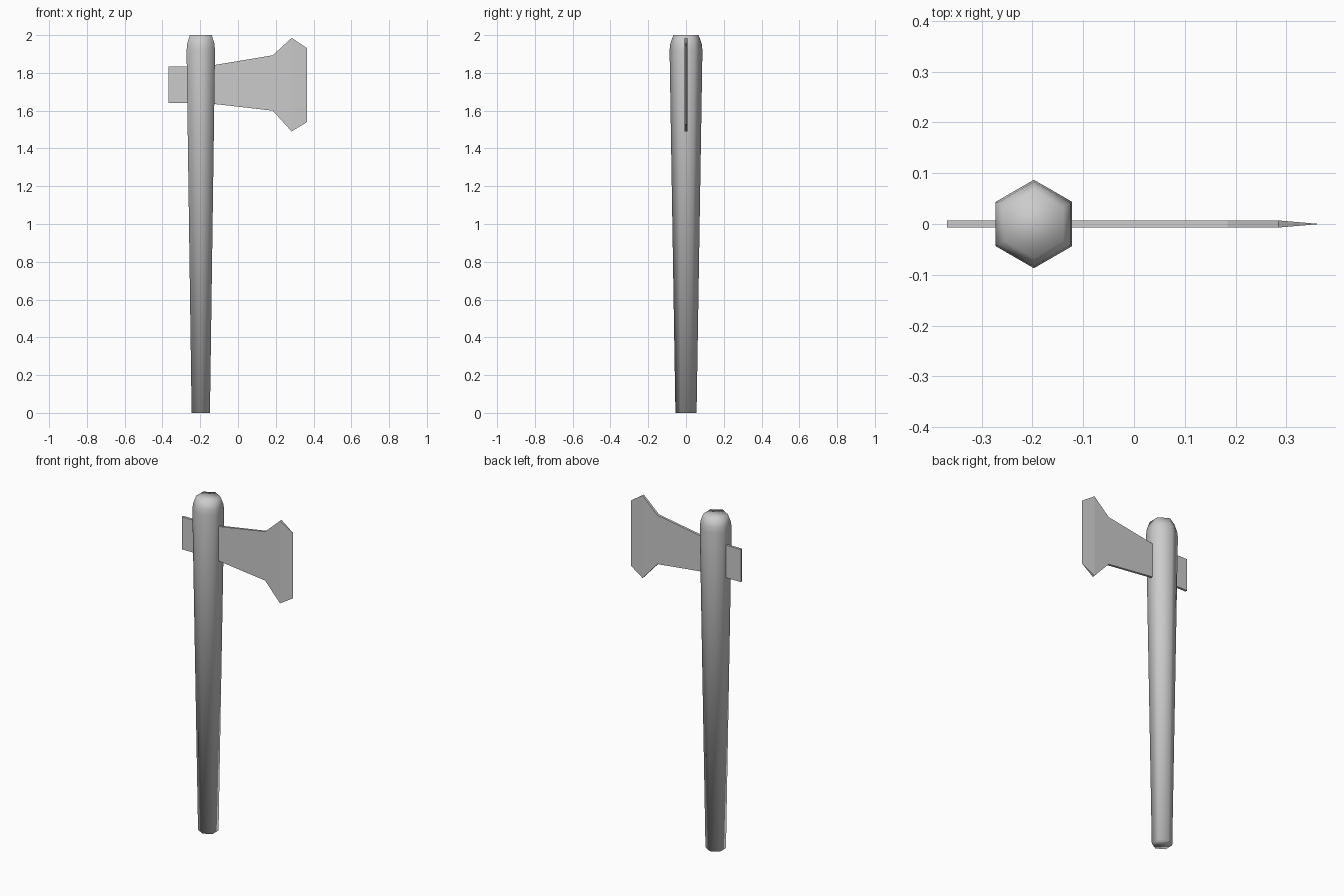
import bpy, bmesh
from math import sin, cos, pi

if "Cube" in bpy.data.objects:
    bpy.data.objects.remove(bpy.data.objects["Cube"])

HANDLE_X = -0.197


def loft(name, rings, smooth):
    """Skin a stack of equal-sized vertex rings and cap both ends."""
    bm = bmesh.new()
    loops = [[bm.verts.new(p) for p in ring] for ring in rings]
    n = len(loops[0])
    for a, b in zip(loops, loops[1:]):
        for i in range(n):
            j = (i + 1) % n
            bm.faces.new((a[i], a[j], b[j], b[i]))
    bm.faces.new(loops[0][::-1])
    bm.faces.new(loops[-1])
    bmesh.ops.remove_doubles(bm, verts=bm.verts, dist=1e-5)
    bmesh.ops.recalc_face_normals(bm, faces=bm.faces)
    for f in bm.faces:
        f.smooth = smooth
    mesh = bpy.data.meshes.new(name)
    bm.to_mesh(mesh)
    bm.free()
    obj = bpy.data.objects.new(name, mesh)
    bpy.context.collection.objects.link(obj)
    return obj


def hexagon(radius, z):
    angles = [pi / 2 + i * pi / 3 for i in range(6)]
    return [(HANDLE_X + radius * cos(a), radius * sin(a), z) for a in angles]


def slab_section(x, low, high, half):
    return [(x, -half, low), (x, half, low), (x, half, high), (x, -half, high)]


# Tapered six-sided handle with a chamfered, soft-shaded top
handle_profile = [(0.056, 0.0), (0.087, 1.92), (0.083, 1.955), (0.067, 2.0)]
loft("handle", [hexagon(r, z) for r, z in handle_profile], smooth=True)

# Flat axe head: flaring cheek, bit ground to a sharp edge
T = 0.007
blade_sections = [
    (HANDLE_X, 1.64, 1.835, T),
    (-0.122, 1.635, 1.842, T),
    (0.184, 1.60, 1.893, T),
    (0.284, 1.49, 1.985, T),
    (0.366, 1.54, 1.93, 0.0),
]
loft("axe_blade", [slab_section(*s) for s in blade_sections], smooth=False)

# Stub of the head poking out behind the handle
poll_sections = [(-0.368, 1.64, 1.835, T), (HANDLE_X, 1.64, 1.835, T)]
loft("axe_poll", [slab_section(*s) for s in poll_sections], smooth=False)
